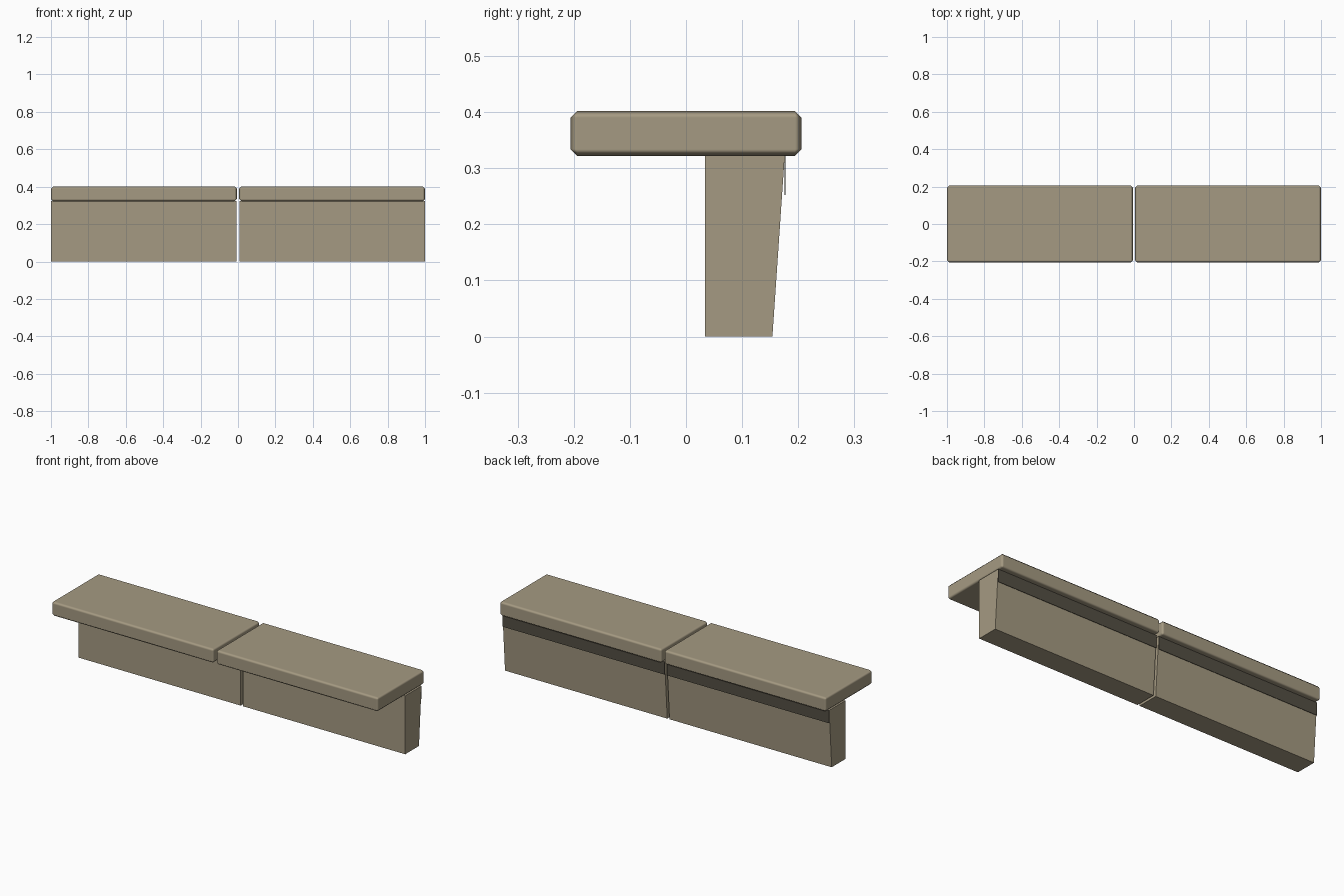
import bpy

if "Cube" in bpy.data.objects:
    bpy.data.objects.remove(bpy.data.objects["Cube"])


def material(name, rgb):
    m = bpy.data.materials.new(name)
    m.diffuse_color = (*rgb, 1)
    m.use_nodes = True
    m.node_tree.nodes["Principled BSDF"].inputs["Base Color"].default_value = m.diffuse_color
    return m


stone = material("warm_stone", (0.376, 0.323, 0.223))
dark = material("dark_strip", (0.088, 0.078, 0.057))


def extrude_x(name, profile, x0, x1, mat):
    """Prism from a counter-clockwise (y, z) profile seen from +x."""
    n = len(profile)
    verts = [(x, y, z) for x in (x0, x1) for y, z in profile]
    faces = [tuple(reversed(range(n))), tuple(range(n, 2 * n))]
    faces += [(i, (i + 1) % n, (i + 1) % n + n, i + n) for i in range(n)]
    mesh = bpy.data.meshes.new(name)
    mesh.from_pydata(verts, [], faces)
    mesh.materials.append(mat)
    ob = bpy.data.objects.new(name, mesh)
    bpy.context.collection.objects.link(ob)
    return ob


def rect(y0, y1, z0, z1):
    return [(y0, z0), (y1, z0), (y1, z1), (y0, z1)]


GAP = 0.006
for side, x0, x1 in (("left", -1, -GAP), ("right", GAP, 1)):
    # Seat slab with chamfered edges
    seat = extrude_x(side + "_seat", rect(-0.206, 0.206, 0.322, 0.402), x0, x1, stone)
    for p in seat.data.polygons:
        p.use_smooth = True
    bevel = seat.modifiers.new("chamfer", "BEVEL")
    bevel.width = 0.012
    bevel.segments = 1
    bevel.limit_method = 'ANGLE'
    bevel.harden_normals = True

    # Tapered support wall, wider at the top
    extrude_x(side + "_support", [(0.034, 0), (0.154, 0), (0.176, 0.323), (0.034, 0.323)],
              x0 + 0.001, x1 - 0.001, stone)

    # Thin dark strip under the rear edge of the seat
    extrude_x(side + "_rear_strip", rect(0.1755, 0.1775, 0.252, 0.323),
              x0 + 0.001, x1 - 0.001, dark)
